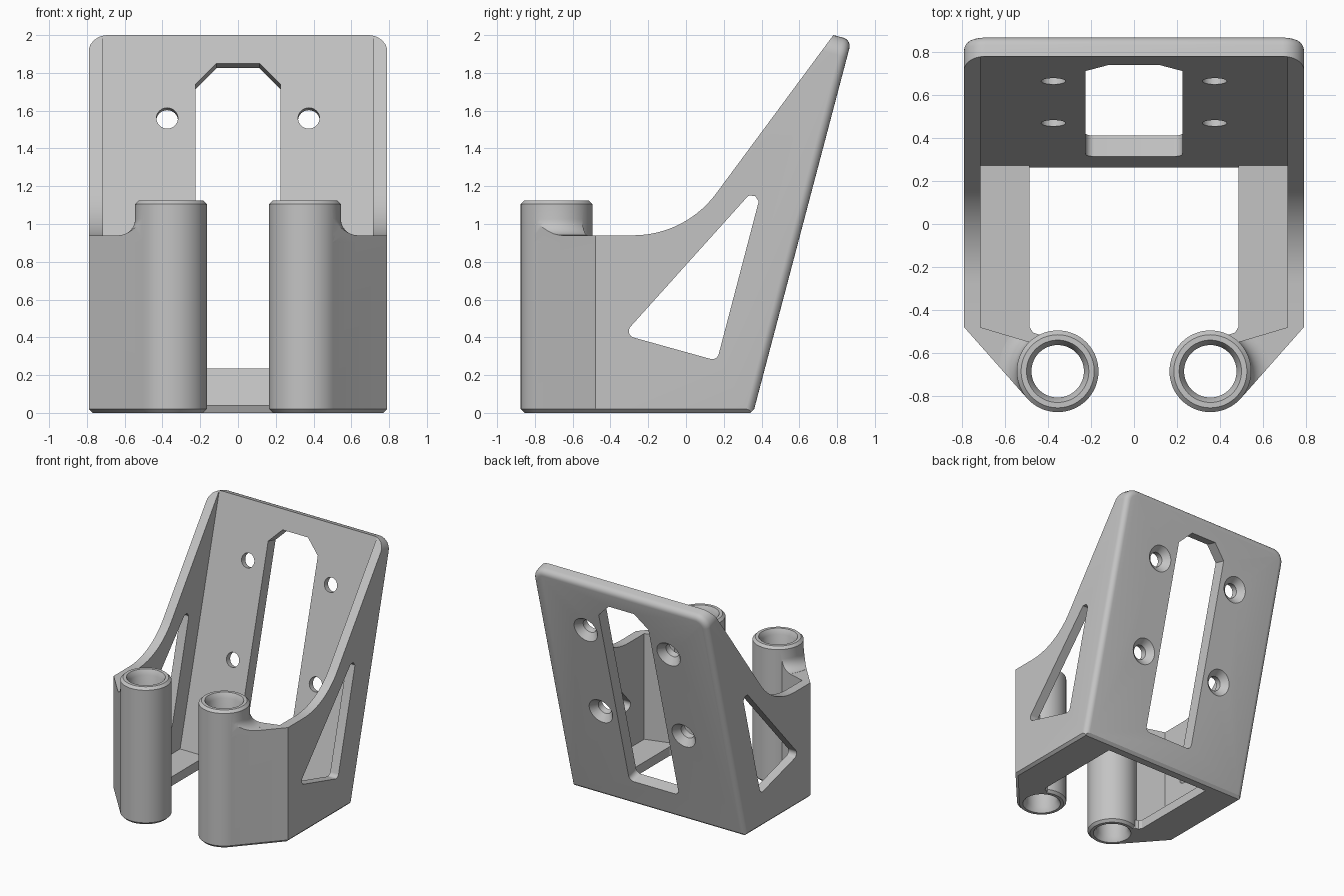
import bpy, bmesh
from math import sin, cos, tan, radians, pi
from mathutils import Vector, Matrix

cube = bpy.data.objects.get("Cube")
if cube:
    bpy.data.objects.remove(cube, do_unlink=True)

HALF_W = 0.79                      # half width of the bracket
TOP_Y, TOP_Z = 0.78, 2.0           # top front edge of the sloped plate
LEAN = 0.258                       # plate lean in radians
THICK = 0.1                        # plate thickness
TUBE_X, TUBE_Y, TUBE_R = 0.355, -0.685, 0.19

# Frames: sideways extrusion along x, and the sloped plate (z = 0 on its front face)
SIDE = Matrix(((0, 0, 1, 0), (1, 0, 0, 0), (0, 1, 0, 0), (0, 0, 0, 1)))
PLATE = Matrix.Translation((0, TOP_Y, TOP_Z)) @ Matrix.Rotation(pi / 2 - LEAN, 4, 'X')


def finish(bm, name, matrix):
    bmesh.ops.transform(bm, matrix=matrix, verts=bm.verts)
    bmesh.ops.recalc_face_normals(bm, faces=bm.faces)
    mesh = bpy.data.meshes.new(name)
    bm.to_mesh(mesh)
    bm.free()
    obj = bpy.data.objects.new(name, mesh)
    bpy.context.collection.objects.link(obj)
    return obj


def prism(name, outline, low, high, matrix=Matrix(), bevel=0, segments=1):
    """Extrude an outline from low to high; optionally bevel the low rim."""
    bm = bmesh.new()
    base = bm.faces.new([bm.verts.new((p[0], p[1], low)) for p in outline])
    rim = list(base.edges)
    new = bmesh.ops.extrude_face_region(bm, geom=[base], use_keep_orig=True)
    top = [v for v in new["geom"] if isinstance(v, bmesh.types.BMVert)]
    bmesh.ops.translate(bm, verts=top, vec=(0, 0, high - low))
    bmesh.ops.recalc_face_normals(bm, faces=bm.faces)
    if bevel:
        bmesh.ops.bevel(bm, geom=rim, offset=bevel, segments=segments,
                        profile=0.5, affect='EDGES')
    return finish(bm, name, matrix)


def turned(name, rings, matrix, sides=64):
    """Solid of revolution from (radius, z) rings, capped at both ends."""
    bm = bmesh.new()
    loops = [[bm.verts.new((r * cos(2 * pi * i / sides), r * sin(2 * pi * i / sides), z))
              for i in range(sides)] for r, z in rings]
    for a, b in zip(loops, loops[1:]):
        for i in range(sides):
            j = (i + 1) % sides
            bm.faces.new((a[i], a[j], b[j], b[i]))
    bm.faces.new(loops[0])
    bm.faces.new(loops[-1])
    return finish(bm, name, matrix)


def rounded(corners, steps=6):
    """Outline from (x, y, radius) corners."""
    out = []
    for i, (x, y, r) in enumerate(corners):
        p = Vector((x, y))
        a = (Vector(corners[i - 1][:2]) - p).normalized()
        b = (Vector(corners[(i + 1) % len(corners)][:2]) - p).normalized()
        if not r:
            out.append(p)
            continue
        half = a.angle(b) / 2
        centre = p + (a + b).normalized() * r / sin(half)
        start = p + a * r / tan(half) - centre
        end = p + b * r / tan(half) - centre
        out += [centre + start.lerp(end, k / steps).normalized() * r for k in range(steps + 1)]
    return out


def mirrored(half):
    return list(half) + [(-p[0],) + tuple(p[1:]) for p in reversed(half)]


def combine(target, tool, operation):
    mod = target.modifiers.new("cut", 'BOOLEAN')
    mod.operation, mod.object, mod.solver = operation, tool, 'EXACT'
    bpy.context.view_layer.update()
    graph = bpy.context.evaluated_depsgraph_get()
    mesh = bpy.data.meshes.new_from_object(target.evaluated_get(graph))
    target.modifiers.clear()
    target.data = mesh
    bpy.data.objects.remove(tool, do_unlink=True)


# Side silhouette: low front, sweeping curve, then straight up to the plate top
sweep_r = 0.547
curve = [(-0.28 + sweep_r * sin(a), 0.94 + sweep_r * (1 - cos(a)))
         for a in (radians(53.5) * k / 14 for k in range(15))]
silhouette = [(-1, 0), (0.34, 0), (0.37, 0.03), (1, 0.5), (1, 2.297)] + curve[::-1] + [(-1, 0.94)]
bracket = prism("mounting_bracket", silhouette, -1, 1, SIDE)

# Sloped plate envelope with rounded top corners and softened back edges
w = HALF_W + 0.0005
envelope = rounded([(-w, -4, 0), (w, -4, 0), (w, 0, 0.1), (-w, 0, 0.1)])
combine(bracket, prism("plate_envelope", envelope, -THICK, 3, PLATE, 0.045, 5), 'INTERSECT')

# Plan outline with slanted front corners and a chamfered foot
tangent = (0.497, -0.811)
plan = mirrored([(HALF_W, 1.2), (HALF_W, -0.48), tangent, (TUBE_X, TUBE_Y)])
combine(bracket, prism("plan_outline", plan, 0, 3, bevel=0.02), 'INTERSECT')


# Cavity above the floor ledges, then the open centre between the ledges
def cavity(name, half, low, high):
    obj = prism(name, mirrored(half), low, high)
    for v in obj.data.vertices:
        if v.co.y > 0:
            v.co.y = TOP_Y + (v.co.z - TOP_Z) * tan(LEAN)
    combine(bracket, obj, 'DIFFERENCE')


cavity("upper_cavity", [(0.715, 1), (0.715, -0.48), (0.48, -0.55), (0.4, -0.69), (0.4, -1)], 0.075, 3)
cavity("floor_opening", [(0.485, 1), (0.485, -0.48), (0.47, -0.505), (0.44, -0.515),
                         (0.4, -0.6), (0.4, -1)], -0.5, 0.2)
lip = [(0.2, -0.05), (0.3, -0.05), (0.262, 0.04), (0.2, 0.04)]
combine(bracket, prism("plate_foot_chamfer", lip, -0.485, 0.485, SIDE), 'DIFFERENCE')

# Triangular windows through both side walls
window = rounded([(0.419, 1.249, 0.035), (-0.332, 0.414, 0.035), (0.164, 0.276, 0.035)])
combine(bracket, prism("side_window", window, -2, 2, SIDE), 'DIFFERENCE')

# Tall slot in the plate, clipped at the top corners
slot = rounded(mirrored([(0.115, -0.155, 0), (0.225, -0.269, 0), (0.225, -1.825, 0.04)]))
combine(bracket, prism("plate_slot", slot, -0.3, 0.15, PLATE), 'DIFFERENCE')

# Countersunk screw holes
for x in (-0.375, 0.375):
    for v in (-0.455, -1.22):
        rings = [(0.105, -0.2), (0.105, -THICK), (0.057, -0.05), (0.057, 0.1)]
        hole = turned("screw_hole", rings, PLATE @ Matrix.Translation((x, v, 0)), 40)
        combine(bracket, hole, 'DIFFERENCE')

# Front tubes, each with a cove where it rises out of the wall
cove_r = 0.085
cove = [(TUBE_R + cove_r, 0.9)] + [
    (TUBE_R + cove_r * (1 - sin(a)), 0.941 + cove_r * (1 - cos(a)))
    for a in (pi / 2 * k / 8 for k in range(9))]
for side in (-1, 1):
    place = Matrix.Translation((side * TUBE_X, TUBE_Y, 0))
    block = [(HALF_W, -0.48), tangent, (TUBE_X, TUBE_Y), (0.48, -0.55), (0.715, -0.48)]
    fillet = turned("tube_cove", cove, place)
    combine(fillet, prism("cove_limit", [(side * x, y) for x, y in block], 0.5, 1.5), 'INTERSECT')
    combine(bracket, fillet, 'UNION')
    tube = turned("tube", [(0.17, 0), (TUBE_R, 0.02), (TUBE_R, 1.105), (0.17, 1.125)], place)
    combine(bracket, tube, 'UNION')
    bore = turned("tube_bore", [(0.145, -0.1), (0.145, 0), (0.122, 0.04), (0.122, 1.085),
                                (0.145, 1.125), (0.145, 1.3)], place)
    combine(bracket, bore, 'DIFFERENCE')

# Single grey finish
grey = bpy.data.materials.new("grey_plastic")
grey.use_nodes = True
colour = (0.55, 0.55, 0.55, 1)
grey.diffuse_color = colour
grey.node_tree.nodes["Principled BSDF"].inputs["Base Color"].default_value = colour
bracket.data.materials.clear()
bracket.data.materials.append(grey)
for face in bracket.data.polygons:
    face.material_index = 0

bpy.ops.object.select_all(action='DESELECT')
bracket.select_set(True)
bpy.context.view_layer.objects.active = bracket
bpy.ops.object.shade_smooth_by_angle(angle=radians(30))
